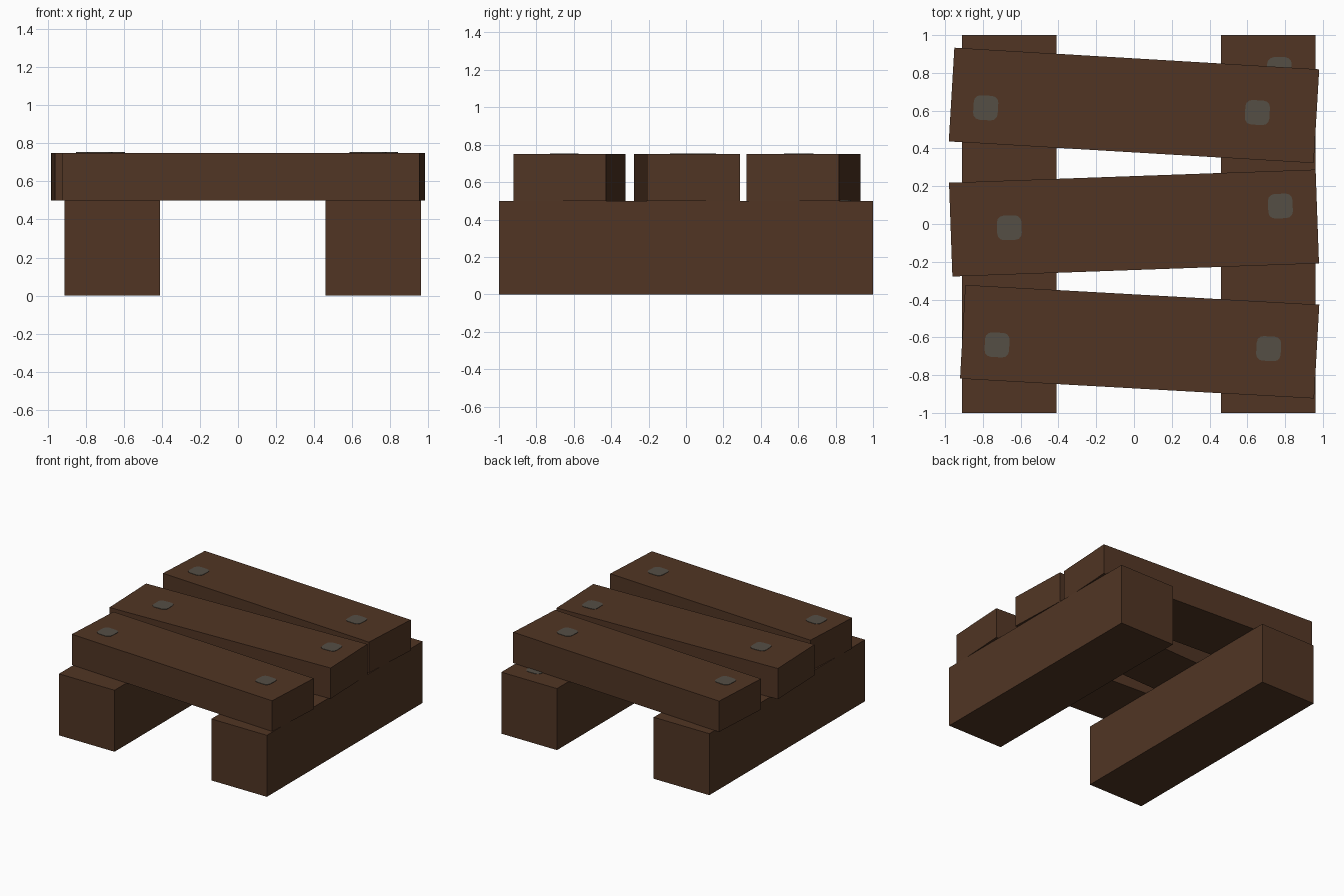
import bpy, bmesh, math
from mathutils import Matrix

if "Cube" in bpy.data.objects:
    bpy.data.objects.remove(bpy.data.objects["Cube"])


def material(name, colour):
    m = bpy.data.materials.new(name)
    m.diffuse_color = (*colour, 1)
    m.use_nodes = True
    m.node_tree.nodes["Principled BSDF"].inputs["Base Color"].default_value = m.diffuse_color
    return m


WOOD = material("dark_brown_wood", (0.082, 0.036, 0.0175))
IRON = material("dull_grey_iron", (0.09, 0.077, 0.06))


def box(name, size, centre, angle=0.0, mat=WOOD, corner=0.0):
    """Box turned about z, with optional rounded upright corners."""
    bm = bmesh.new()
    bmesh.ops.create_cube(bm, size=1, matrix=Matrix.Diagonal((*size, 1)))
    if corner:
        upright = [e for e in bm.edges
                   if abs(e.verts[0].co.z - e.verts[1].co.z) > size[2] / 2]
        bmesh.ops.bevel(bm, geom=upright, offset=corner, segments=3,
                        profile=0.5, affect='EDGES')
    mesh = bpy.data.meshes.new(name)
    bm.to_mesh(mesh)
    bm.free()
    mesh.materials.append(mat)
    ob = bpy.data.objects.new(name, mesh)
    ob.location = centre
    ob.rotation_euler.z = math.radians(angle)
    bpy.context.collection.objects.link(ob)
    return ob


def nail(name, x, y, z, angle=0.0):
    box(name, (0.13, 0.13, 0.006), (x, y, z), angle, IRON, 0.035)


# Two long beams on the ground
for side, x in (("left", -0.66), ("right", 0.71)):
    box(side + "_beam", (0.5, 2.0, 0.5), (x, 0, 0.25))

# Crooked planks across the beams, each with two nail heads:
# name, length, centre, angle, nail positions
planks = [
    ("back", 1.935, (0.0, 0.628), -3.4, [(-0.785, 0.615), (0.653, 0.59)]),
    ("middle", 1.942, (0.0, 0.005), 2.05, [(-0.66, -0.02), (0.775, 0.095)]),
    ("front", 1.877, (0.03, -0.623), -3.2, [(-0.725, -0.64), (0.713, -0.66)]),
]
for name, length, (x, y), angle, nails in planks:
    box(name + "_plank", (length, 0.497, 0.25), (x, y, 0.625), angle)
    for side, (nx, ny) in zip(("left", "right"), nails):
        nail(f"{name}_{side}_nail", nx, ny, 0.75, angle)

# Nail head showing on the back end of the right beam
nail("beam_nail", 0.77, 0.818, 0.5)
